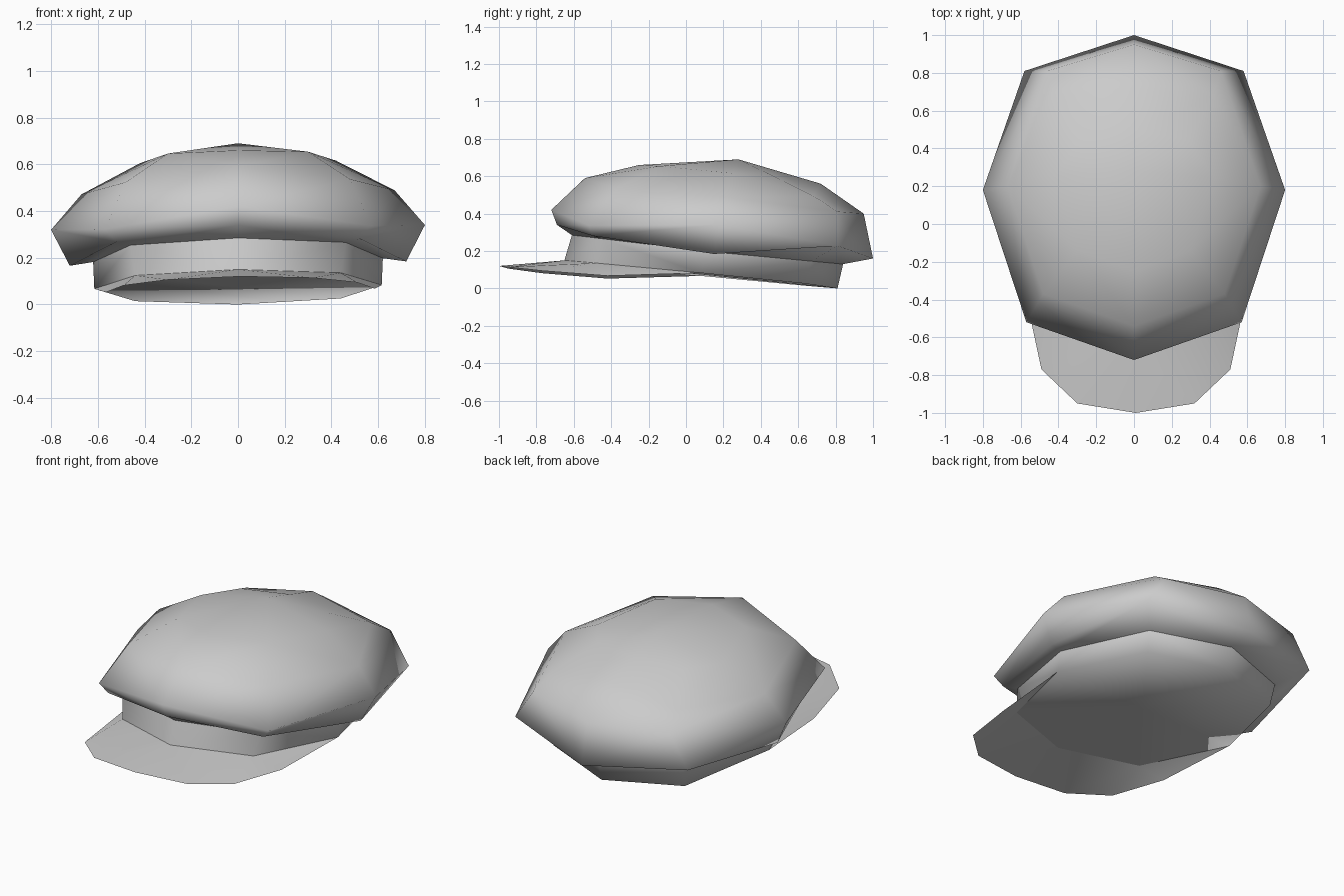
import bpy, bmesh
from mathutils import Vector

if "Cube" in bpy.data.objects:
    bpy.data.objects.remove(bpy.data.objects["Cube"], do_unlink=True)

cloth = bpy.data.materials.new("grey_cloth")
cloth.use_nodes = True
grey = (0.6, 0.6, 0.6, 1)
cloth.diffuse_color = grey
cloth.node_tree.nodes["Principled BSDF"].inputs["Base Color"].default_value = grey

ROLL = 0.013  # the whole cap leans slightly to one side
CENTRE = Vector((0, 0.15, 0.3))
bm = bmesh.new()


def point(x, y, z):
    return bm.verts.new(Vector((x, y, z + ROLL * x)))


def ring(front, front_diagonal, side, back_diagonal, back):
    """Eight-sided ring, mirrored in x, running from the front round by the left."""
    half = [front_diagonal, side, back_diagonal]
    left = [point(*p) for p in half]
    right = [point(-x, y, z) for x, y, z in reversed(half)]
    return [point(0, *front), *left, point(0, *back), *right]


def convex_quad(a, b, c, d):
    """Two triangles, folded outwards along the bulging diagonal."""
    def bulge(p, q):
        return ((p.co + q.co) / 2 - CENTRE).length
    if bulge(a, c) > bulge(b, d):
        bm.faces.new((a, b, c))
        bm.faces.new((a, c, d))
    else:
        bm.faces.new((a, b, d))
        bm.faces.new((b, c, d))


# Stacked rings: headband bottom and top, flared rim, widest line, shoulder, crown
rings = [
    ring((-0.65, 0.15), (0.44, -0.48, 0.13), (0.615, 0.08, 0.075), (0.44, 0.64, 0.02), (0.81, 0)),
    ring((-0.61, 0.285), (0.46, -0.45, 0.26), (0.62, 0.11, 0.19), (0.45, 0.67, 0.14), (0.84, 0.13)),
    ring((-0.69, 0.34), (0.52, -0.5, 0.275), (0.72, 0.15, 0.175), (0.58, 0.81, 0.22), (1, 0.16)),
    ring((-0.72, 0.42), (0.57, -0.52, 0.33), (0.8, 0.18, 0.33), (0.46, 0.81, 0.405), (0.95, 0.4)),
    ring((-0.54, 0.59), (0.48, -0.37, 0.53), (0.67, 0.2, 0.48), (0.42, 0.68, 0.49), (0.72, 0.56)),
    ring((-0.25, 0.66), (0.3, -0.14, 0.65), (0.42, 0.25, 0.61), (0.29, 0.44, 0.61), (0.5, 0.625)),
]
for low, high in zip(rings, rings[1:]):
    for i in range(8):
        j = (i + 1) % 8
        convex_quad(low[i], low[j], high[j], high[i])

# Closed underside and crown top
base, band_top, crown = rings[0], rings[1], rings[-1]
middle = point(0, 0.08, 0.075)
apex = point(0, 0.28, 0.69)
for i in range(8):
    j = (i + 1) % 8
    bm.faces.new((base[j], base[i], middle))
    bm.faces.new((crown[i], crown[j], apex))

# Thin visor growing from the front of the headband's lower edge
brim = [(0.31, -0.95, 0.11), (0.5, -0.77, 0.088), (0.575, -0.42, 0.06)]
tip = point(0.01, -1, 0.12)
for sign in (1, -1):
    a, b, c = [point(sign * x + 0.01, y, z) for x, y, z in brim]
    front, diagonal, side = base[0], base[sign], base[2 * sign]
    for face in ((front, tip, a), (front, a, diagonal), (diagonal, a, b),
                 (diagonal, b, c), (diagonal, c, side)):
        bm.faces.new(face[::sign])

# Smooth everywhere but the seam between headband and crown
for face in bm.faces:
    face.smooth = True
for i in range(8):
    bm.edges.get((band_top[i], band_top[(i + 1) % 8])).smooth = False

mesh = bpy.data.meshes.new("cap")
bm.to_mesh(mesh)
bm.free()
mesh.materials.append(cloth)
bpy.context.collection.objects.link(bpy.data.objects.new("cap", mesh))
